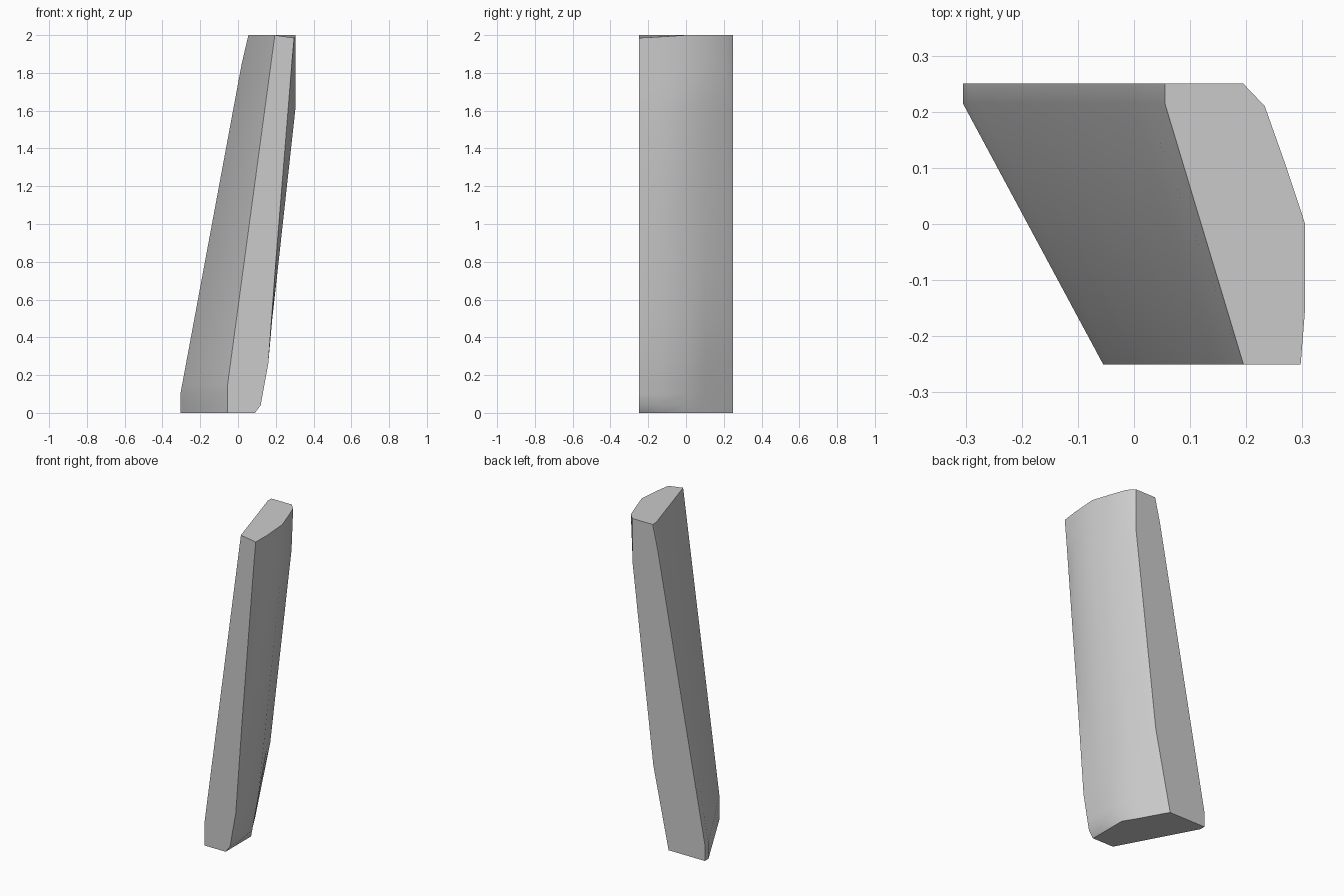
import bpy, bmesh, math

cube = bpy.data.objects.get("Cube")
if cube:
    bpy.data.objects.remove(cube)

grey = bpy.data.materials.new("plain_grey")
grey.use_nodes = True
colour = (0.6, 0.6, 0.6, 1)
grey.diffuse_color = colour
grey.node_tree.nodes["Principled BSDF"].inputs["Base Color"].default_value = colour


def along(profile, z):
    """Read x from a list of (z, x) points."""
    for (z0, x0), (z1, x1) in zip(profile, profile[1:]):
        if z <= z1:
            return x0 + (x1 - x0) * (z - z0) / (z1 - z0)
    return profile[-1][1]


# Lengthwise edges of the leaning slab: depth y, then its (z, x) profile
edges = [
    (0.25, [(0, -.305), (.1, -.305), (1.85, .02), (2, .055)]),
    (0.215, [(0, -.305), (.1, -.305), (1.85, .02), (2, .055)]),
    (-0.25, [(0, -.055), (.15, -.055), (2, .195)]),
    (-0.25, [(0, .09), (.04, .12), (.26, .16), (.8, .2), (2, .297)]),
    (-0.15, [(0, .09), (.04, .12), (.26, .155), (.8, .215), (1.62, .305), (2, .305)]),
    (0, [(0, .09), (.26, .14), (.8, .2), (1.62, .29), (2, .305)]),
    (0.1, [(0, .03), (.5, .125), (1.74, .265), (2, .272)]),
    (0.21, [(0, -.03), (.5, .075), (1.74, .222), (2, .233)]),
    (0.25, [(0, -.055), (.5, .05), (1.74, .195), (2, .195)]),
]
levels = [0, .04, .1, .15, .26, .5, .8, 1.2, 1.62, 1.74, 1.85, 2]

# Loft the cross-sections into one closed body
bm = bmesh.new()
rings = [[bm.verts.new((along(p, z), y, z)) for y, p in edges] for z in levels]
rings[-1][3].co.z = 1.985
rings[-1][4].co.z = 1.99
n = len(edges)
for low, high in zip(rings, rings[1:]):
    for i in range(n):
        j = (i + 1) % n
        bm.faces.new((low[i], low[j], high[j], high[i]))
bm.faces.new(rings[0][::-1])
bm.faces.new(rings[-1])
bmesh.ops.recalc_face_normals(bm, faces=bm.faces)

mesh = bpy.data.meshes.new("leaning_slab")
bm.to_mesh(mesh)
bm.free()
mesh.materials.append(grey)
slab = bpy.data.objects.new("leaning_slab", mesh)
bpy.context.collection.objects.link(slab)

# Smooth the rounded side and keep the corners crisp
bpy.context.view_layer.objects.active = slab
slab.select_set(True)
bpy.ops.object.shade_smooth_by_angle(angle=math.radians(30))
